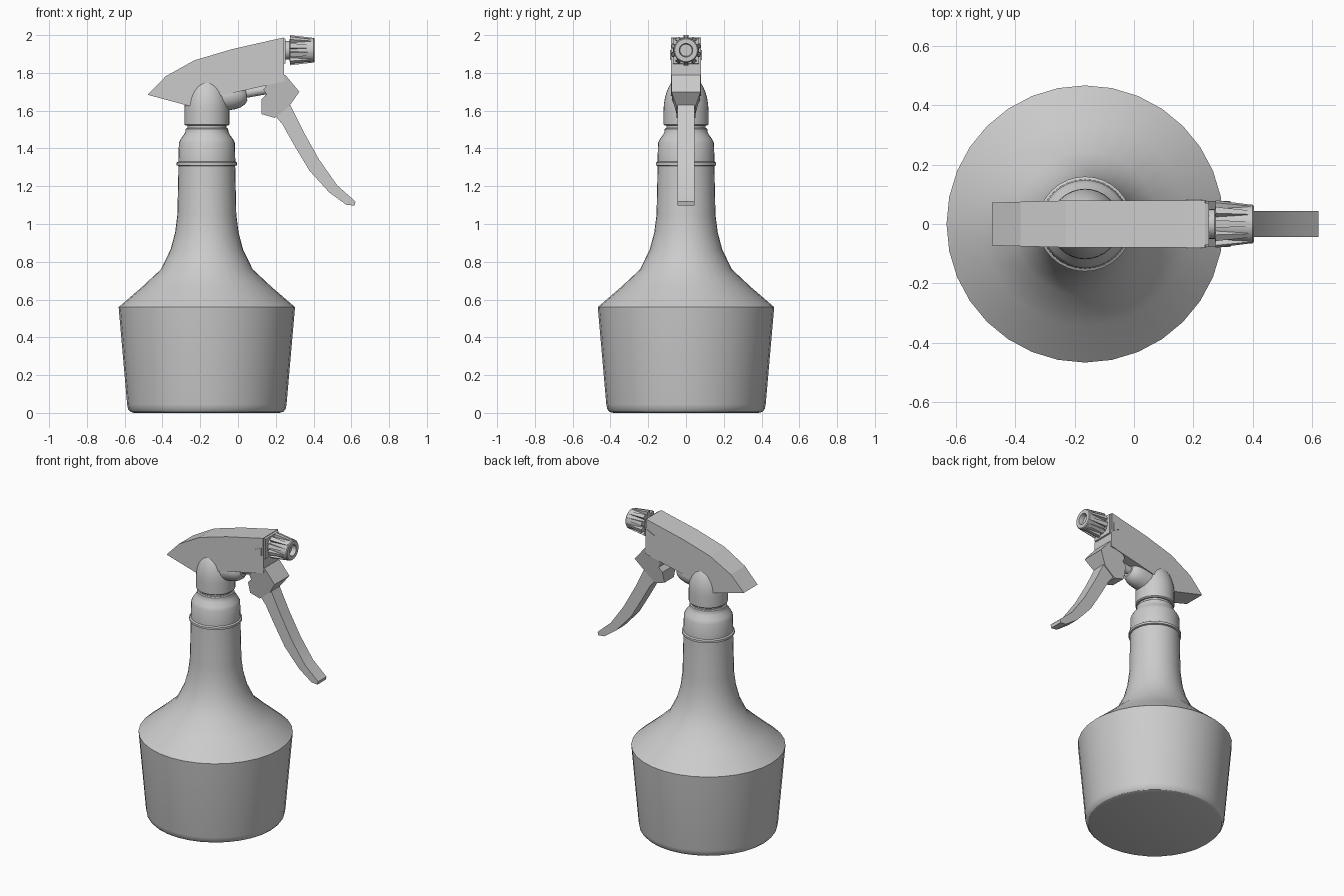
import bpy, bmesh
from math import sin, cos, pi, radians, atan2, hypot
from mathutils import Matrix, Vector

if "Cube" in bpy.data.objects:
    bpy.data.objects.remove(bpy.data.objects["Cube"])

AXIS_X = -0.165      # bottle axis
NOZZLE_Z = 1.92      # nozzle axis height


def finish(name, bm, angle=30):
    bmesh.ops.recalc_face_normals(bm, faces=bm.faces[:])
    mesh = bpy.data.meshes.new(name)
    bm.to_mesh(mesh)
    bm.free()
    ob = bpy.data.objects.new(name, mesh)
    bpy.context.collection.objects.link(ob)
    bpy.ops.object.select_all(action='DESELECT')
    ob.select_set(True)
    bpy.context.view_layer.objects.active = ob
    bpy.ops.object.shade_smooth_by_angle(angle=radians(angle))
    return ob


def lathe(name, profile, matrix, sides=32, angle=30):
    """Revolve (radius, height) points about local z; ends are capped."""
    bm = bmesh.new()
    rings = [[bm.verts.new((r * cos(2 * pi * i / sides), r * sin(2 * pi * i / sides), h))
              for i in range(sides)] for r, h in profile]
    for a, b in zip(rings, rings[1:]):
        for i in range(sides):
            j = (i + 1) % sides
            bm.faces.new((a[i], a[j], b[j], b[i]))
    bm.faces.new(rings[0][::-1])
    bm.faces.new(rings[-1])
    bm.transform(matrix)
    return finish(name, bm, angle)


def slab(name, outline, angle=30):
    """Side outline of (x, z, half width) points, spanning -y to +y."""
    bm = bmesh.new()
    front = [bm.verts.new((x, -w, z)) for x, z, w in outline]
    back = [bm.verts.new((x, w, z)) for x, z, w in outline]
    bm.faces.new(front)
    bm.faces.new(back[::-1])
    n = len(outline)
    for i in range(n):
        j = (i + 1) % n
        bm.faces.new((front[j], front[i], back[i], back[j]))
    return finish(name, bm, angle)


upright = Matrix.Translation((AXIS_X, 0, 0))
forward = Matrix.Translation((0, 0, NOZZLE_Z)) @ Matrix.Rotation(pi / 2, 4, 'Y')

# Bottle body with flared shoulder and neck
lathe("bottle", [(0.385, 0), (0.405, 0.006), (0.417, 0.02), (0.422, 0.045), (0.467, 0.56),
                 (0.345, 0.665), (0.243, 0.76), (0.192, 0.865), (0.168, 0.955),
                 (0.156, 1.05), (0.15, 1.32)], upright)

# Screw collar with lower bead
lathe("collar", [(0.152, 1.308), (0.16, 1.311), (0.16, 1.325), (0.151, 1.331), (0.148, 1.43),
                 (0.138, 1.45), (0.12, 1.475), (0.114, 1.488), (0.113, 1.503), (0.107, 1.508)],
      upright)
lathe("neck_ring", [(0.103, 1.49), (0.103, 1.53)], upright)

# Domed pump housing
dome = [(0.119 * cos(a), 1.6 + 0.196 * sin(a)) for a in [radians(10 * k) for k in range(9)]]
lathe("pump_dome", [(0.112, 1.521), (0.119, 1.527)] + dome, upright)

# Spray head shell, tapering to the rear
slab("spray_head", [(-0.478, 1.684, 0.072), (-0.383, 1.782, 0.075), (-0.23, 1.867, 0.079),
                    (-0.03, 1.926, 0.08), (0.24, 1.987, 0.08), (0.245, 1.755, 0.08),
                    (-0.08, 1.682, 0.08), (-0.256, 1.624, 0.077)], 5)

# Raised arrow marks on both cheeks, joined through the head
slab("side_arrow", [(0.175, 1.895, 0.085), (0.23, 1.922, 0.085), (0.23, 1.868, 0.085)], 5)

# Pump barrel and piston under the head
tilt = Matrix.Translation((-0.15, 0, 1.66)) @ Matrix.Rotation(radians(80), 4, 'Y')
lathe("pump_barrel", [(0.075, 0), (0.075, 0.12), (0.07, 0.155), (0.058, 0.18), (0.04, 0.196)],
      tilt, 24)
lathe("piston", [(0.026, 0.17), (0.026, 0.31)], tilt, 16)

# Trigger: pivot block and curved lever
slab("trigger_block", [(0.25, 1.79, 0.078), (0.325, 1.70, 0.078), (0.27, 1.622, 0.05),
                       (0.195, 1.562, 0.05), (0.124, 1.582, 0.05), (0.124, 1.66, 0.072),
                       (0.15, 1.687, 0.075), (0.135, 1.713, 0.075), (0.166, 1.75, 0.075)], 5)
lever_outer = [(0.277, 1.63), (0.346, 1.49), (0.43, 1.34), (0.525, 1.205), (0.612, 1.128),
               (0.622, 1.118), (0.617, 1.097)]
lever_inner = [(0.573, 1.102), (0.483, 1.167), (0.377, 1.284), (0.298, 1.416),
               (0.235, 1.528), (0.195, 1.575)]
slab("trigger_lever", [(x, z, 0.044) for x, z in lever_outer + lever_inner])

# Nozzle seat, core with recessed opening, and end rim
slab("nozzle_seat", [(0.235, 1.985, 0.07), (0.252, 1.98, 0.07), (0.252, 1.85, 0.07),
                     (0.235, 1.845, 0.07)], 5)
lathe("nozzle", [(0.05, 0.24), (0.05, 0.272), (0.06, 0.274), (0.064, 0.375), (0.066, 0.39),
                 (0.065, 0.4), (0.06, 0.405), (0.036, 0.405), (0.032, 0.375)], forward, 24)

# Grip ribs around the nozzle
RIBS = 10
bm = bmesh.new()
for k in range(RIBS):
    turn = forward @ Matrix.Rotation(2 * pi * k / RIBS, 4, 'Z')
    sides = []
    for s in (-1, 1):
        pts = [(0.05, s * 0.013, 0.274), (0.08, s * 0.013, 0.274),
               (0.066, s * 0.008, 0.393), (0.05, s * 0.008, 0.393)]
        sides.append([bm.verts.new(turn @ Vector(p)) for p in pts])
    a, b = sides
    bm.faces.new(a)
    bm.faces.new(b[::-1])
    for i in range(4):
        j = (i + 1) % 4
        bm.faces.new((a[j], a[i], b[i], b[j]))
finish("nozzle_ribs", bm)
